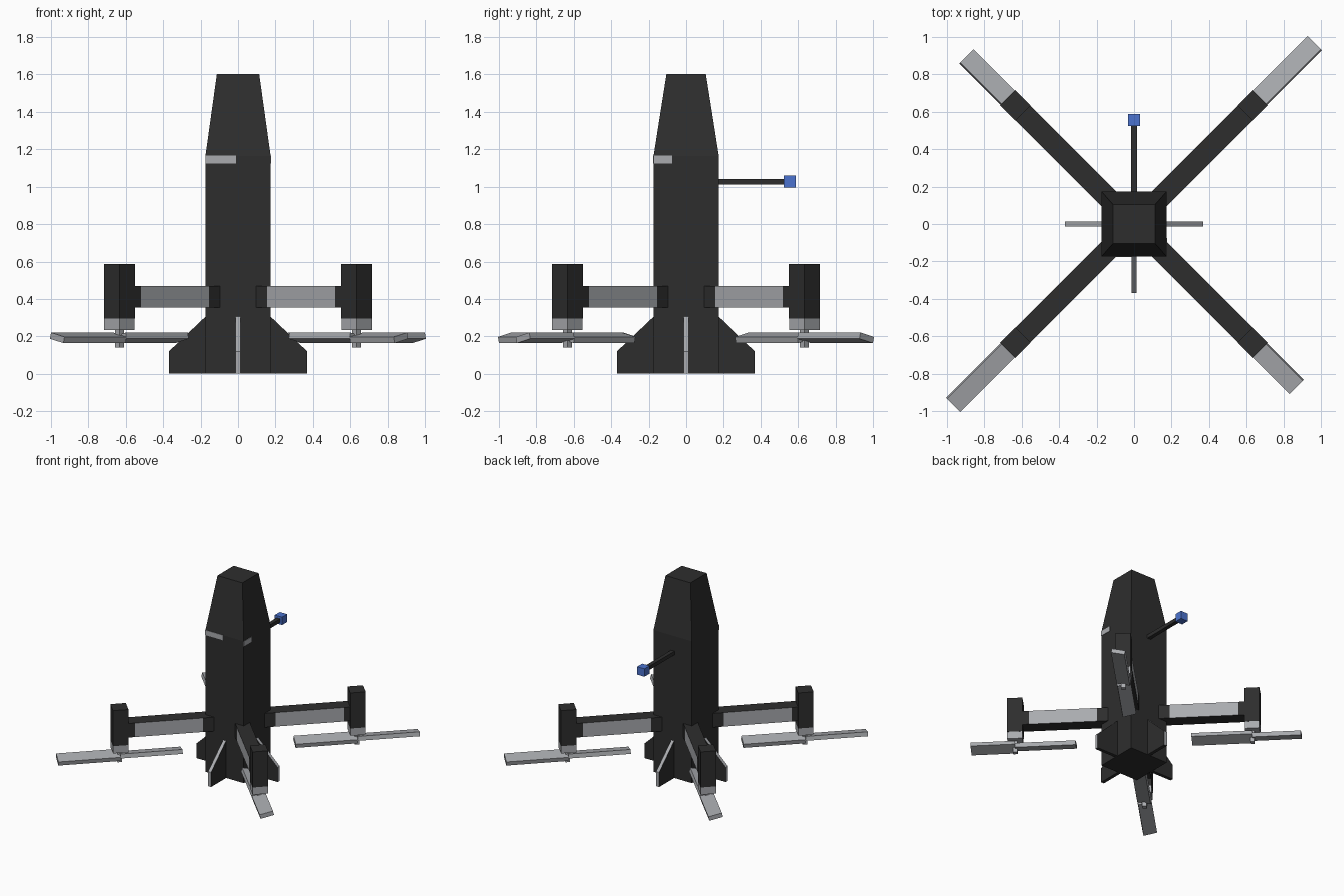
import bpy, bmesh, math
from mathutils import Matrix, Vector

if "Cube" in bpy.data.objects:
    bpy.data.objects.remove(bpy.data.objects["Cube"])


def material(name, rgb):
    m = bpy.data.materials.new(name)
    m.diffuse_color = (*rgb, 1)
    m.use_nodes = True
    m.node_tree.nodes["Principled BSDF"].inputs["Base Color"].default_value = m.diffuse_color
    return m


DARK = material("dark charcoal", (0.027, 0.027, 0.027))
GREY = material("light grey", (0.40, 0.41, 0.43))
BLUE = material("blue", (0.07, 0.17, 0.62))


def finish(name, bm, mats, rule=None, matrix=None):
    """Turn a bmesh into an object; rule(face) gives the material slot."""
    bmesh.ops.recalc_face_normals(bm, faces=bm.faces[:])
    bm.normal_update()
    if rule:
        for f in bm.faces:
            f.material_index = rule(f)
    if matrix:
        bm.transform(matrix)
    me = bpy.data.meshes.new(name)
    bm.to_mesh(me)
    bm.free()
    for m in mats:
        me.materials.append(m)
    ob = bpy.data.objects.new(name, me)
    bpy.context.collection.objects.link(ob)
    return ob


def box(name, lo, hi, mats, rule=None, matrix=None, top=None):
    """Box between two corners; top scales the upper face in x and y."""
    lo, hi = Vector(lo), Vector(hi)
    bm = bmesh.new()
    bmesh.ops.create_cube(bm, size=1)
    for v in bm.verts:
        up = v.co.z > 0
        v.co = Vector([(lo[i] + hi[i]) / 2 + v.co[i] * (hi[i] - lo[i]) for i in range(3)])
        if top and up:
            v.co.x *= top[0]
            v.co.y *= top[1]
    return finish(name, bm, mats, rule, matrix)


def spin(deg):
    return Matrix.Rotation(math.radians(deg), 4, 'Z')


# Fuselage and tapered nose
B = 0.174
box("fuselage", (-B, -B, 0), (B, B, 1.165), [DARK])
box("nose", (-B, -B, 1.165), (B, B, 1.603), [DARK], top=(0.113 / B, 0.105 / B))

# Short pale stripe plates below the nose
T = 0.003
box("front_stripe", (-B, -B - T, 1.125), (-0.012, -B, 1.166), [GREY])
box("right_stripe", (B, -B, 1.125), (B + T, -0.075, 1.166), [GREY])

# Tail fins: dark sides with pale outer edges
for i in range(4):
    bm = bmesh.new()
    prof = [(0.1, 0), (0.369, 0), (0.369, 0.12), (B, 0.305), (0.1, 0.305)]
    f = bm.faces.new([bm.verts.new((x, -0.0135, z)) for x, z in prof])
    ext = bmesh.ops.extrude_face_region(bm, geom=[f])
    for v in ext["geom"]:
        if isinstance(v, bmesh.types.BMVert):
            v.co.y += 0.027
    finish("tail_fin_%d" % i, bm, [DARK, GREY],
           lambda f: 1 if abs(f.normal.y) < 0.5 and f.normal.z > -0.5 else 0, spin(90 * i))

# Sensor boom on the back
box("sensor_boom", (-0.016, B - 0.02, 1.012), (0.016, 0.54, 1.042), [DARK])
box("sensor_tip", (-0.033, 0.523, 0.995), (0.033, 0.588, 1.06), [BLUE])

# Four diagonal arms with motors and two-blade propellers
R, W = 0.897, 0.0585
side_grey = lambda f: 1 if abs(f.normal.z) < 0.5 else 0
for i, (ang, outer, inner, hand) in enumerate([
        (45, 0.47, 0.47, 1), (135, 0.37, 0.46, -1),
        (225, 0.47, 0.47, 1), (315, 0.335, 0.46, -1)]):
    M = spin(ang)
    a = 0.055
    box("arm_root_%d" % i, (0.12, -a, 0.355), (0.274, a, 0.47), [DARK], matrix=M)
    box("arm_%d" % i, (0.274, -a, 0.355), (0.79, a, 0.47), [DARK, GREY], side_grey, M)
    box("arm_end_%d" % i, (0.79, -a, 0.355), (R - W, a, 0.47), [DARK], matrix=M)
    box("motor_%d" % i, (R - W, -W, 0.295), (R + W, W, 0.587), [DARK], matrix=M)
    box("motor_base_%d" % i, (R - W + 0.001, -W + 0.001, 0.235),
        (R + W - 0.001, W - 0.001, 0.295), [GREY], matrix=M)
    box("shaft_%d" % i, (R - 0.017, -0.017, 0.14), (R + 0.017, 0.017, 0.235), [GREY], matrix=M)
    # Blades are pitched opposite ways on either side of the hub
    for name, turn, length in (("outer", 0, outer), ("inner", 180, inner)):
        P = (M @ Matrix.Translation((R, 0, 0.192)) @ spin(turn)
             @ Matrix.Rotation(math.radians(-13 * hand), 4, 'X'))
        box("%s_blade_%d" % (name, i), (0, -0.052, -0.017), (length, 0.052, 0.017),
            [GREY], matrix=P)
